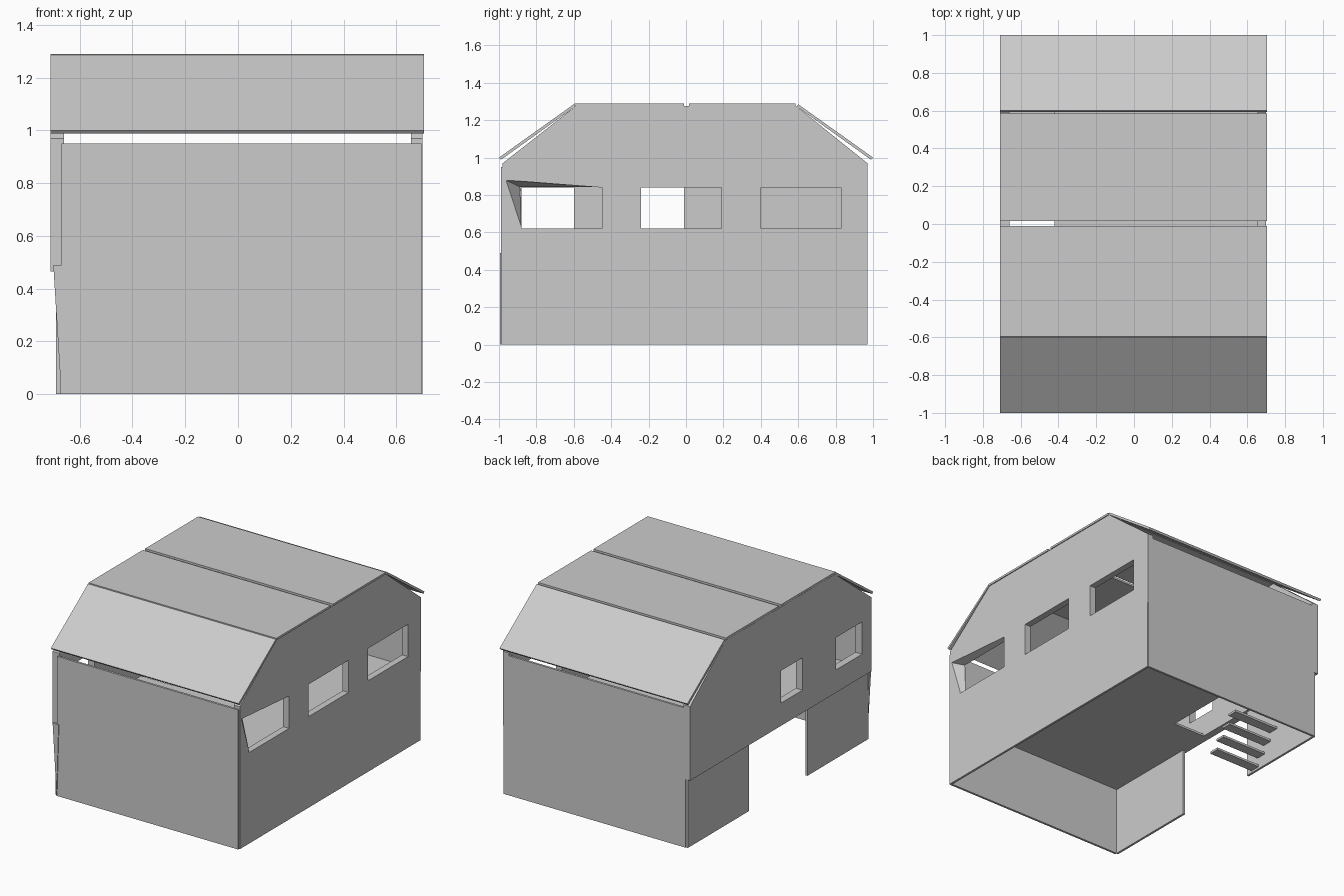
import bpy, bmesh

if "Cube" in bpy.data.objects:
    bpy.data.objects.remove(bpy.data.objects["Cube"])


def mesh_object(name, bm):
    bmesh.ops.recalc_face_normals(bm, faces=bm.faces)
    me = bpy.data.meshes.new(name)
    bm.to_mesh(me)
    bm.free()
    ob = bpy.data.objects.new(name, me)
    bpy.context.collection.objects.link(ob)
    return ob


def loft(name, a, b):
    """Solid between two matching outlines."""
    bm = bmesh.new()
    va = [bm.verts.new(p) for p in a]
    vb = [bm.verts.new(p) for p in b]
    bm.faces.new(va)
    bm.faces.new(vb[::-1])
    n = len(a)
    for i in range(n):
        j = (i + 1) % n
        bm.faces.new((va[i], vb[i], vb[j], va[j]))
    return mesh_object(name, bm)


def prism(name, x0, x1, yz):
    """Side profile (y, z) extruded along x."""
    return loft(name, [(x0, y, z) for y, z in yz], [(x1, y, z) for y, z in yz])


def box(name, x0, x1, y0, y1, z0, z1):
    return prism(name, x0, x1, [(y0, z0), (y1, z0), (y1, z1), (y0, z1)])


def cut(ob, cutter):
    cutter.hide_render = True
    mod = ob.modifiers.new("opening", 'BOOLEAN')
    mod.operation = 'DIFFERENCE'
    mod.solver = 'EXACT'
    mod.object = cutter
    dg = bpy.context.evaluated_depsgraph_get()
    me = bpy.data.meshes.new_from_object(ob.evaluated_get(dg))
    ob.modifiers.clear()
    ob.data = me
    bpy.data.objects.remove(cutter)


FLOOR, T = 0.465, 0.015

# Gable walls of the upper storey
gable = [(-0.98, FLOOR), (0.97, FLOOR), (0.97, 0.97),
         (0.59, 1.275), (-0.59, 1.275), (-0.98, 0.97)]
right_gable = prism("right_gable", 0.655, 0.70, gable)
left_gable = prism("left_gable", -0.71, -0.66, gable)

# Window openings
for y0, y1 in ((-0.24, 0.19), (0.40, 0.83)):
    cut(right_gable, box("cutter", 0.6, 0.8, y0, y1, 0.62, 0.84))
for y0, y1 in ((-0.88, -0.60), (-0.24, -0.01)):
    cut(left_gable, box("cutter", -0.8, -0.6, y0, y1, 0.62, 0.84))

# Front right window, splayed out at one outer corner
inner = [(-0.88, 0.62), (-0.45, 0.62), (-0.45, 0.84), (-0.88, 0.84)]
outer = inner[:3] + [(-0.965, 0.88)]
cut(right_gable, loft("cutter", [(0.65, y, z) for y, z in inner],
                      [(0.702, y, z) for y, z in outer]))

# Front and back walls, upper and lower
for side, y0, y1 in (("front", -0.99, -0.975), ("back", 0.955, 0.97)):
    box(side + "_upper_wall", -0.67, 0.695, y0, y1, FLOOR, 0.95)
    box(side + "_lower_wall", -0.675, 0.695, y0, y1, 0, FLOOR)

# Lower side walls, with a wide opening on the left
box("right_lower_wall", 0.70 - T, 0.70, -0.98, 0.965, 0, FLOOR)
for name, y0, y1 in (("left_lower_wall_front", -0.98, -0.32),
                     ("left_lower_wall_back", 0.31, 0.965)):
    box(name, -0.69, -0.69 + T, y0, y1, 0, FLOOR)

# Tapered corner piece at the lower front left
loft("corner_wedge", [(-0.70, -0.995, 0.49), (-0.655, -0.995, 0.49), (-0.67, -0.995, 0)],
     [(-0.70, -0.975, 0.49), (-0.655, -0.975, 0.49), (-0.67, -0.975, 0)])

# Upper floor with stairwell
floor = box("upper_floor", -0.67, 0.69, -0.975, 0.955, FLOOR, FLOOR + T)
cut(floor, box("cutter", -0.66, -0.42, -0.10, 0.85, 0.4, 0.6))

# Open staircase rising to the back
for i in range(7):
    y, z = 0.36 + i * 0.06, 0.01 + i * 0.066
    box(f"stair_tread_{i + 1}", -0.67, -0.33, y, y + 0.07, z, z + 0.015)

# Roof: two flat panels and two sloped eaves
for name, y0, y1 in (("flat_roof_front", -0.595, -0.01), ("flat_roof_back", 0.015, 0.585)):
    box(name, -0.71, 0.705, y0, y1, 1.276, 1.29)
for name, s in (("eave_front", -1), ("eave_back", 1)):
    prism(name, -0.71, 0.705, [(s * 0.60, 1.285), (s * 1.0, 1.0),
                               (s * 0.99, 0.988), (s * 0.592, 1.273)])
